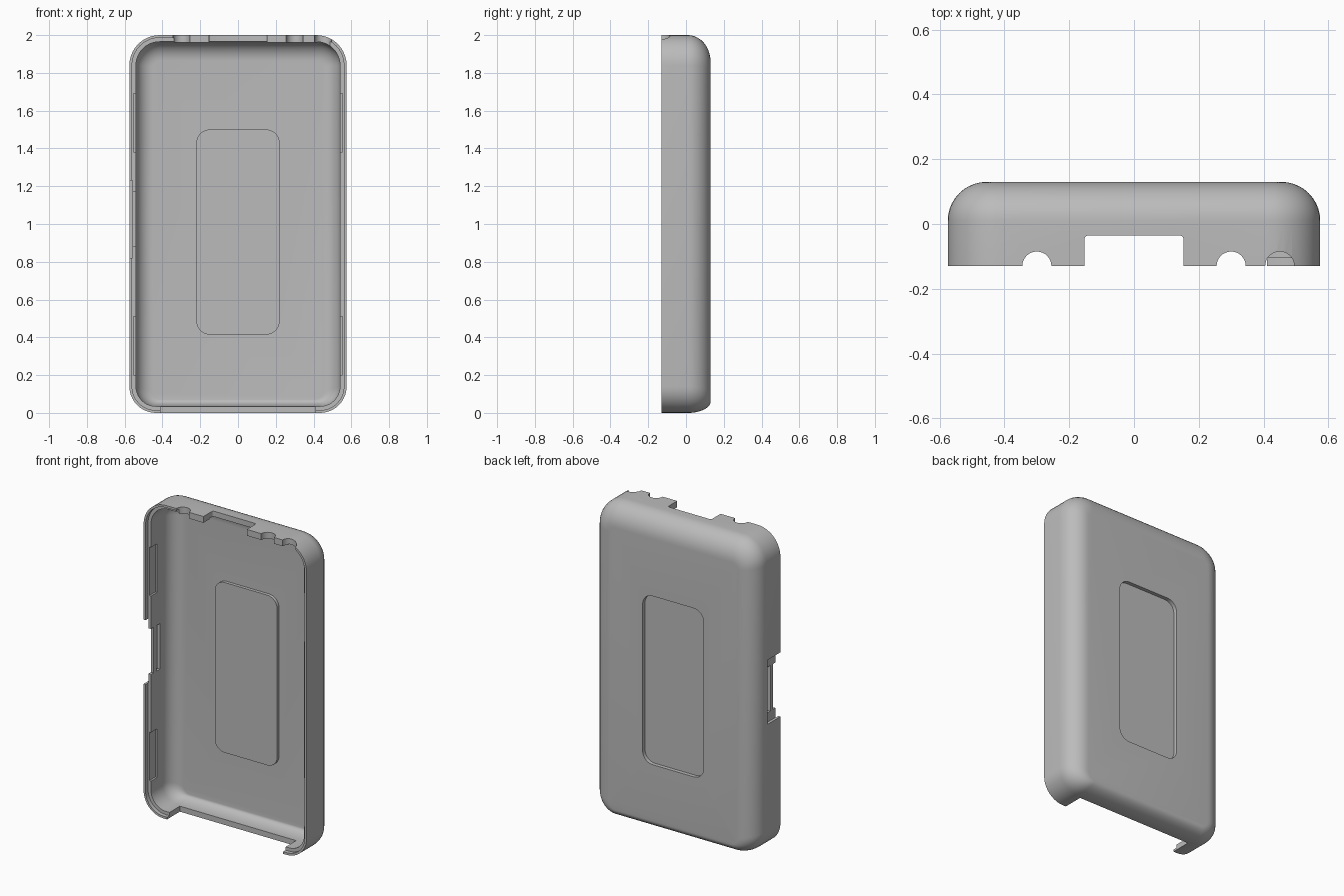
import bpy, bmesh, math
from math import sin, cos, pi

if "Cube" in bpy.data.objects:
    bpy.data.objects.remove(bpy.data.objects["Cube"])

grey = bpy.data.materials.new("plain grey")
grey.use_nodes = True
grey.diffuse_color = (0.5, 0.5, 0.5, 1)
grey.node_tree.nodes["Principled BSDF"].inputs["Base Color"].default_value = (0.5, 0.5, 0.5, 1)

HALF, HEIGHT, FRONT, BACK = 0.575, 2.0, -0.13, 0.13
STEPS = 10


def ring(x, z0, z1, r_low, r_high, y):
    """Rounded rectangle in the plane y, with separate lower and upper corner radii."""
    pts = []
    corners = [(1, 1, r_high), (-1, 1, r_high), (-1, -1, r_low), (1, -1, r_low)]
    for i, (sx, sz, r) in enumerate(corners):
        cx, cz = sx * (x - r), (z1 - r if sz > 0 else z0 + r)
        for k in range(STEPS + 1):
            a = pi / 2 * (i + k / STEPS)
            pts.append((cx + r * cos(a), y, cz + r * sin(a)))
    return pts


def finish(bm, name):
    bmesh.ops.recalc_face_normals(bm, faces=bm.faces)
    mesh = bpy.data.meshes.new(name)
    bm.to_mesh(mesh)
    bm.free()
    obj = bpy.data.objects.new(name, mesh)
    bpy.context.collection.objects.link(obj)
    mesh.materials.append(grey)
    return obj


def loft(rings, name):
    bm = bmesh.new()
    loops = [[bm.verts.new(p) for p in pts] for pts in rings]
    n = len(loops[0])
    for a, b in zip(loops, loops[1:]):
        for i in range(n):
            j = (i + 1) % n
            bm.faces.new((a[i], a[j], b[j], b[i]))
    bm.faces.new(loops[0])
    bm.faces.new(loops[-1])
    return finish(bm, name)


def box(x0, x1, y0, y1, z0, z1, name="block"):
    bm = bmesh.new()
    bmesh.ops.create_cube(bm, size=1)
    for v in bm.verts:
        v.co = (x1 if v.co.x > 0 else x0, y1 if v.co.y > 0 else y0, z1 if v.co.z > 0 else z0)
    return finish(bm, name)


def round_port(x, r):
    bm = bmesh.new()
    bmesh.ops.create_cone(bm, cap_ends=True, segments=32, radius1=r, radius2=r, depth=0.2)
    bmesh.ops.translate(bm, verts=bm.verts, vec=(x, FRONT, 2.0))
    return finish(bm, "round_port")


def combine(target, tool, operation):
    mod = target.modifiers.new(operation, 'BOOLEAN')
    mod.operation, mod.object, mod.solver = operation, tool, 'EXACT'
    bpy.ops.object.select_all(action='DESELECT')
    bpy.context.view_layer.objects.active = target
    target.select_set(True)
    bpy.ops.object.modifier_apply(modifier=mod.name)
    bpy.data.objects.remove(tool)


def skin(wall, y_end, fillets, t):
    """Ring of a skin set in by wall; t runs round the back edge fillet."""
    side, top, low = fillets
    s, c = 1 - cos(t), sin(t)
    x = HALF - wall - side * s
    r_high = max(0.16 - wall - side * s, 0.02)
    r_low = max(0.14 - wall - (side + low) / 2 * s, 0.02)
    y = y_end - side * (1 - c)
    return ring(x, wall + low * s, HEIGHT - wall - top * s, r_low, r_high, y)


# Tray: outer skin, stepped rim, inner skin
outer, inner = (0.12, 0.14, 0.06), (0.09, 0.10, 0.035)
angles = [pi / 2 * k / STEPS for k in range(STEPS + 1)]


def rim(wall, y):
    return ring(HALF - wall, wall, HEIGHT - wall, 0.14 - wall, 0.16 - wall, y)


rings = [skin(0, BACK, outer, t) for t in reversed(angles)]
rings += [rim(0, FRONT), rim(0.014, FRONT), rim(0.014, FRONT + 0.025), rim(0.035, FRONT + 0.025)]
rings += [skin(0.035, BACK - 0.03, inner, t) for t in angles]
shell = loft(rings, "back_shell")

# Raised panel inside, matching recess on the back
def panel(x, grow, y0, y1):
    return loft([ring(x, 0.415 - grow, 1.5 + grow, 0.07, 0.07, y) for y in (y0, y1)], "panel")


combine(shell, panel(0.22, 0, 0.08, 0.115), 'UNION')
combine(shell, panel(0.215, -0.005, 0.106, 0.2), 'DIFFERENCE')

# Thickened top wall around the ports
for x0, x1 in ((-0.34, -0.12), (0.12, 0.42)):
    combine(shell, box(x0, x1, FRONT, -0.07, 1.96, 1.992), 'UNION')

# Ports in the top wall
for x in (-0.3, 0.3, 0.45):
    combine(shell, round_port(x, 0.045), 'DIFFERENCE')
slot = box(-0.153, 0.153, -0.3, -0.035, 1.9, 2.1)
bevel = slot.modifiers.new("corners", 'BEVEL')
bevel.width, bevel.segments = 0.012, 3
combine(shell, slot, 'DIFFERENCE')

# Wide opening in the bottom wall
combine(shell, box(-0.41, 0.41, -0.3, 0.0, -0.1, 0.06), 'DIFFERENCE')

# Side switch: shallow outer recess, open notch and narrow slot behind a thin bar
combine(shell, box(-0.7, -0.558, -0.3, 0.0, 0.82, 1.23), 'DIFFERENCE')
combine(shell, box(-0.7, -0.5, -0.3, -0.08, 0.88, 1.17), 'DIFFERENCE')
combine(shell, box(-0.7, -0.5, -0.052, -0.015, 0.88, 1.17), 'DIFFERENCE')

# Clip grooves in the side walls
for side in (-1, 1):
    for z0, z1 in ((0.2, 0.51), (1.38, 1.69)):
        x0, x1 = sorted((side * 0.5, side * 0.552))
        combine(shell, box(x0, x1, -0.2, -0.045, z0, z1), 'DIFFERENCE')

bpy.context.view_layer.objects.active = shell
shell.select_set(True)
bpy.ops.object.shade_smooth_by_angle(angle=math.radians(30))
